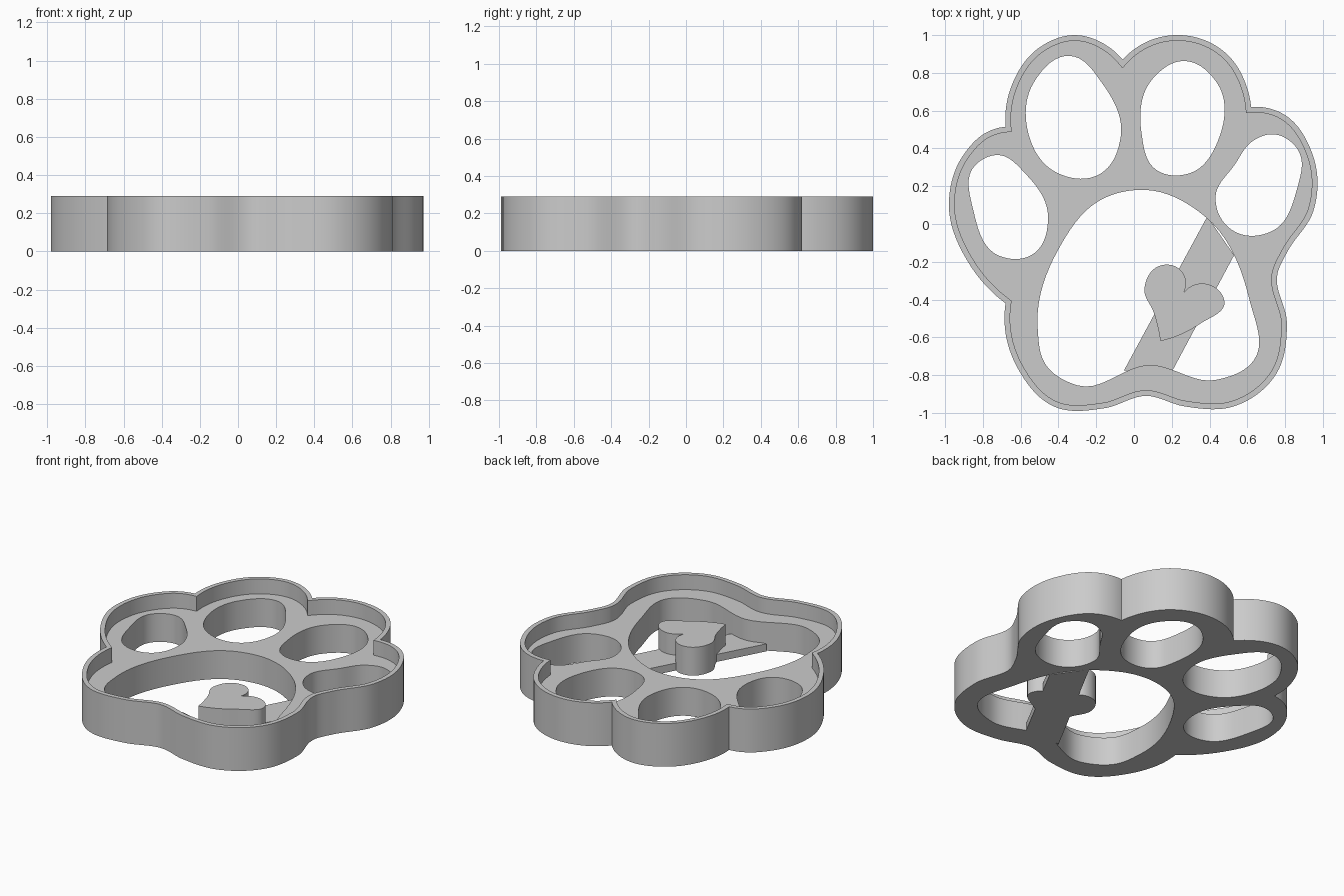
import bpy, bmesh, math
from mathutils import Vector
from mathutils.geometry import tessellate_polygon

if "Cube" in bpy.data.objects:
    bpy.data.objects.remove(bpy.data.objects["Cube"])

WALL_TOP, PLATE_TOP, BAR_TOP, RIM = 0.29, 0.19, 0.05, 0.03

grey = bpy.data.materials.new("plain grey")
grey.diffuse_color = (0.6, 0.6, 0.6, 1)
grey.use_nodes = True
grey.node_tree.nodes["Principled BSDF"].inputs["Base Color"].default_value = grey.diffuse_color


def spline(pts, closed, steps=9):
    """Circle-like arcs through a few points; an open curve leaves off its last point."""
    p = [Vector(q) for q in pts]
    n = len(p)
    chords = [p[(i + 1) % n] - p[i] for i in range(n)]
    tan = []
    for i in range(n):
        a, b = chords[i - 1], chords[i]
        tan.append((a.normalized() * b.length + b.normalized() * a.length).normalized())
    if not closed:
        # End directions mirror the neighbouring ones about the chord
        for end, near, chord in ((0, 1, chords[0]), (n - 1, n - 2, chords[n - 2])):
            d = chord.normalized()
            tan[end] = 2 * d * d.dot(tan[near]) - tan[near]
    out = []
    for i in range(n if closed else n - 1):
        j = (i + 1) % n
        turn = tan[i].angle(tan[j])
        reach = chords[i].length / (3 * math.cos(turn / 4) ** 2)
        b, c = p[i] + tan[i] * reach, p[j] - tan[j] * reach
        for k in range(steps):
            t = k / steps
            s = 1 - t
            out.append(p[i] * s ** 3 + 3 * b * s * s * t + 3 * c * s * t * t + p[j] * t ** 3)
    return out


def chain(arcs):
    """Join arcs that meet in sharp corners into one closed outline."""
    out = []
    for i, arc in enumerate(arcs):
        out += spline(arc + [arcs[(i + 1) % len(arcs)][0]], False)
    return out


def inset(loop, dist):
    """Move a clockwise outline inwards with mitred corners."""
    out = []
    for i, p in enumerate(loop):
        u = (p - loop[i - 1]).normalized()
        v = (loop[(i + 1) % len(loop)] - p).normalized()
        n1, n2 = Vector((u.y, -u.x)), Vector((v.y, -v.x))
        out.append(p + (n1 + n2) * dist / max(1 + n1.dot(n2), 0.4))
    return out


def ring(bm, loop, z):
    return [bm.verts.new((p.x, p.y, z)) for p in loop]


def bridge(bm, a, b):
    n = len(a)
    for i in range(n):
        j = (i + 1) % n
        bm.faces.new((a[i], a[j], b[j], b[i]))


def fill(bm, rings):
    """Flat face with holes: first ring is the border."""
    flat = [v for r in rings for v in r]
    for tri in tessellate_polygon([[v.co for v in r] for r in rings]):
        bm.faces.new([flat[i] for i in tri])


def finish(bm, name):
    bmesh.ops.recalc_face_normals(bm, faces=bm.faces[:])
    mesh = bpy.data.meshes.new(name)
    bm.to_mesh(mesh)
    bm.free()
    mesh.materials.append(grey)
    ob = bpy.data.objects.new(name, mesh)
    bpy.context.collection.objects.link(ob)
    bpy.ops.object.select_all(action='DESELECT')
    ob.select_set(True)
    bpy.context.view_layer.objects.active = ob
    bpy.ops.object.shade_smooth_by_angle(angle=0.6)


def prism(name, loop, top):
    bm = bmesh.new()
    low, high = ring(bm, loop, 0), ring(bm, loop, top)
    bridge(bm, low, high)
    fill(bm, [low])
    fill(bm, [high])
    finish(bm, name)


# Outer paw outline, clockwise, one arc per lobe
left_top_toe = [(-.68, .515), (-.645, .74), (-.5, .935), (-.315, 1), (-.13, .935)]
right_top_toe = [(-.06, .87), (.08, .97), (.25, 1), (.48, .91), (.605, .7)]
right_toe_and_heel = [(.62, .62), (.77, .593), (.945, .37), (.95, .07), (.81, -.15),
                      (.76, -.26), (.81, -.53), (.755, -.79), (.53, -.965), (.265, -.965),
                      (.065, -.91), (-.155, -.975), (-.42, -.968), (-.615, -.765),
                      (-.685, -.53)]
left_toe = [(-.68, -.42), (-.87, -.215), (-.98, .105), (-.91, .355), (-.755, .497)]
outline = chain([left_top_toe, right_top_toe, right_toe_and_heel, left_toe])

# Toe and pad openings
hole_a = spline([(-.34, .89), (-.165, .74), (-.07, .465), (-.18, .265), (-.415, .275),
                 (-.565, .505), (-.53, .75)], True)
hole_b = spline([(.262, .863), (.44, .746), (.452, .46), (.293, .268), (.12, .285),
                 (.04, .48), (.1, .77)], True)
hole_c = spline([(.732, .475), (.865, .397), (.86, .175), (.732, -.037), (.516, -.03),
                 (.432, .148), (.532, .312), (.63, .44)], True)
hole_d = spline([(-.727, .365), (-.569, .26), (-.455, .037), (-.542, -.164), (-.71, -.17),
                 (-.85, .07), (-.844, .307)], True)
pad = spline([(.066, .18), (.373, .042), (.61, -.397), (.632, -.725), (.436, -.825),
              (.082, -.746), (-.3, -.854), (-.463, -.751), (-.51, -.55), (-.405, -.143),
              (-.156, .138)], True)
holes = [hole_a, hole_b, hole_c, hole_d, pad]

# Paw body: pierced plate with a thin raised rim
bm = bmesh.new()
inner = inset(outline, RIM)
base, top = ring(bm, outline, 0), ring(bm, outline, WALL_TOP)
lip, step = ring(bm, inner, WALL_TOP), ring(bm, inner, PLATE_TOP)
for a, b in ((base, top), (top, lip), (lip, step)):
    bridge(bm, a, b)
low = [ring(bm, h, 0) for h in holes]
high = [ring(bm, h, PLATE_TOP) for h in holes]
for a, b in zip(low, high):
    bridge(bm, a, b)
fill(bm, [base] + low)
fill(bm, [step] + high)
finish(bm, "paw_body")

# Thin diagonal bar across the pad opening
bar = [(-.053, -.775), (.388, .04), (.53, -.165), (.207, -.77)]
prism("support_bar", [Vector(p) for p in bar], BAR_TOP)

# Heart carried by the bar
heart_left = [(.262, -.365), (.24, -.238), (.151, -.217), (.055, -.344), (.105, -.47)]
heart_right = [(.14, -.62), (.347, -.53), (.478, -.405), (.41, -.325)]
prism("heart", chain([heart_left, heart_right]), PLATE_TOP)
